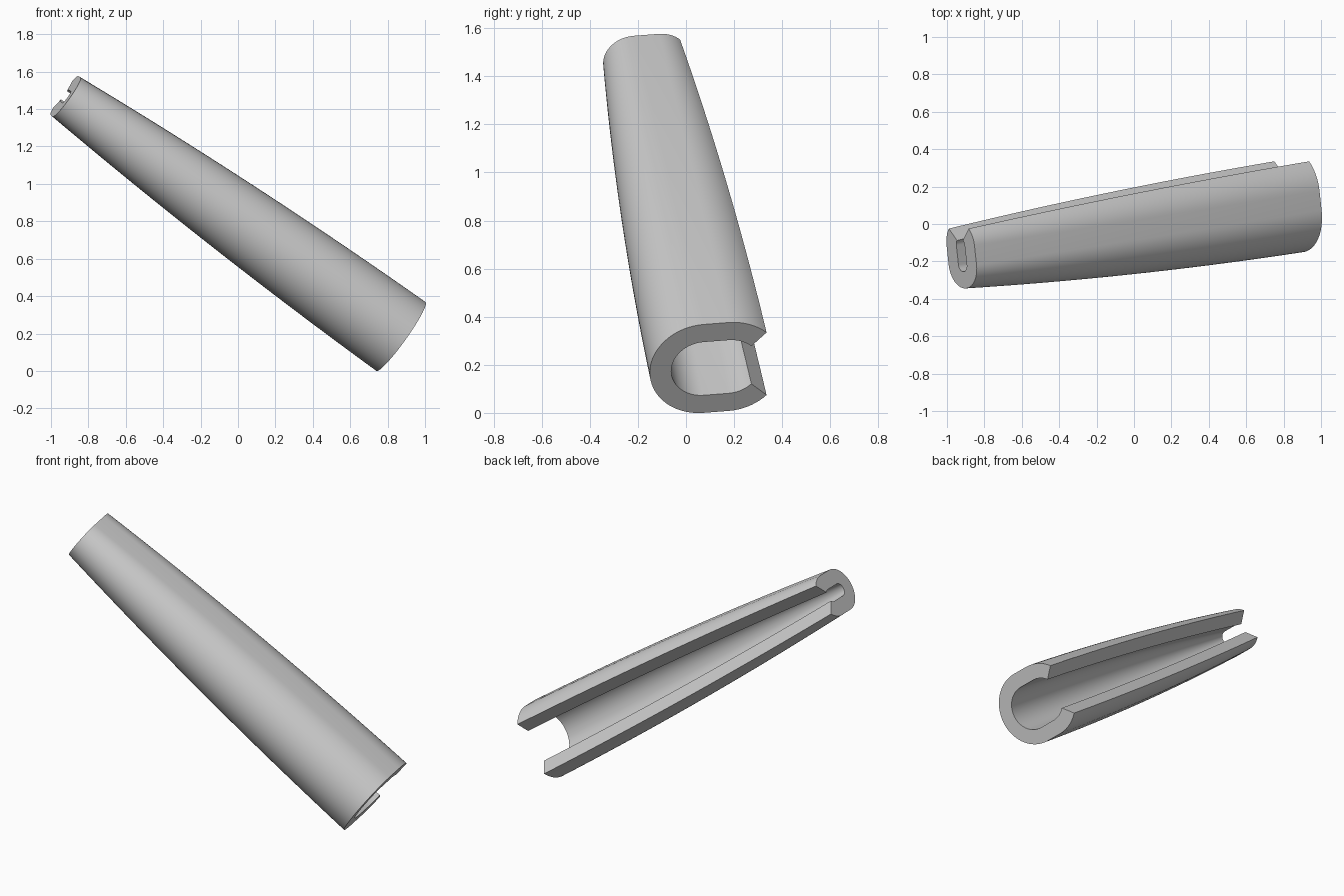
import bpy, bmesh, math
from mathutils import Vector

if "Cube" in bpy.data.objects:
    bpy.data.objects.remove(bpy.data.objects["Cube"])

BIG = Vector((0.866, 0.125, 0.188))      # centre of the wide end
SMALL = Vector((-0.922, -0.166, 1.468))  # centre of the narrow end
R_BIG, R_SMALL, BULGE = 0.226, 0.128, 0.02
HALF, WALL = 0.052, 0.09                 # half straight length, wall thickness
GAP = math.radians(45)                   # half angle of the open slot
RINGS, ARC = 28, 36

axis = (BIG - SMALL).normalized()
u = Vector((-axis.z, 0, axis.x)).normalized()
v = u.cross(axis)
if v.y < 0:
    v = -v


def profile(r):
    """Open C: round back, short straight sides, lips stopping at the slot."""
    def arc(a0, a1, n, shift):
        return [(shift + r * math.cos(a0 + (a1 - a0) * i / n),
                 r * math.sin(a0 + (a1 - a0) * i / n)) for i in range(n + 1)]
    q = math.pi / 2
    return (arc(GAP, q, ARC // 4, HALF) + arc(q, 3 * q, ARC, -HALF)
            + arc(3 * q, 4 * q - GAP, ARC // 4, HALF))


# Tapered slotted sleeve: loft closed C sections along the axis
bm = bmesh.new()
rings = []
for k in range(RINGS + 1):
    t = k / RINGS
    r = R_BIG + (R_SMALL - R_BIG) * t + BULGE * 4 * t * (1 - t)
    c = BIG.lerp(SMALL, t)
    loop = profile(r) + profile(r - WALL)[::-1]
    rings.append([bm.verts.new(c + v * a + u * b) for a, b in loop])
n = len(rings[0])
for a, b in zip(rings, rings[1:]):
    for i in range(n):
        j = (i + 1) % n
        bm.faces.new((a[i], a[j], b[j], b[i]))

# End faces
for ring in (rings[0], rings[-1]):
    for i in range(n // 2 - 1):
        bm.faces.new((ring[i], ring[i + 1], ring[n - 2 - i], ring[n - 1 - i]))
bmesh.ops.recalc_face_normals(bm, faces=bm.faces)

mesh = bpy.data.meshes.new("slotted_sleeve")
bm.to_mesh(mesh)
bm.free()
sleeve = bpy.data.objects.new("slotted_sleeve", mesh)
bpy.context.collection.objects.link(sleeve)
bpy.context.view_layer.objects.active = sleeve
sleeve.select_set(True)
bpy.ops.object.shade_smooth_by_angle(angle=math.radians(30))
